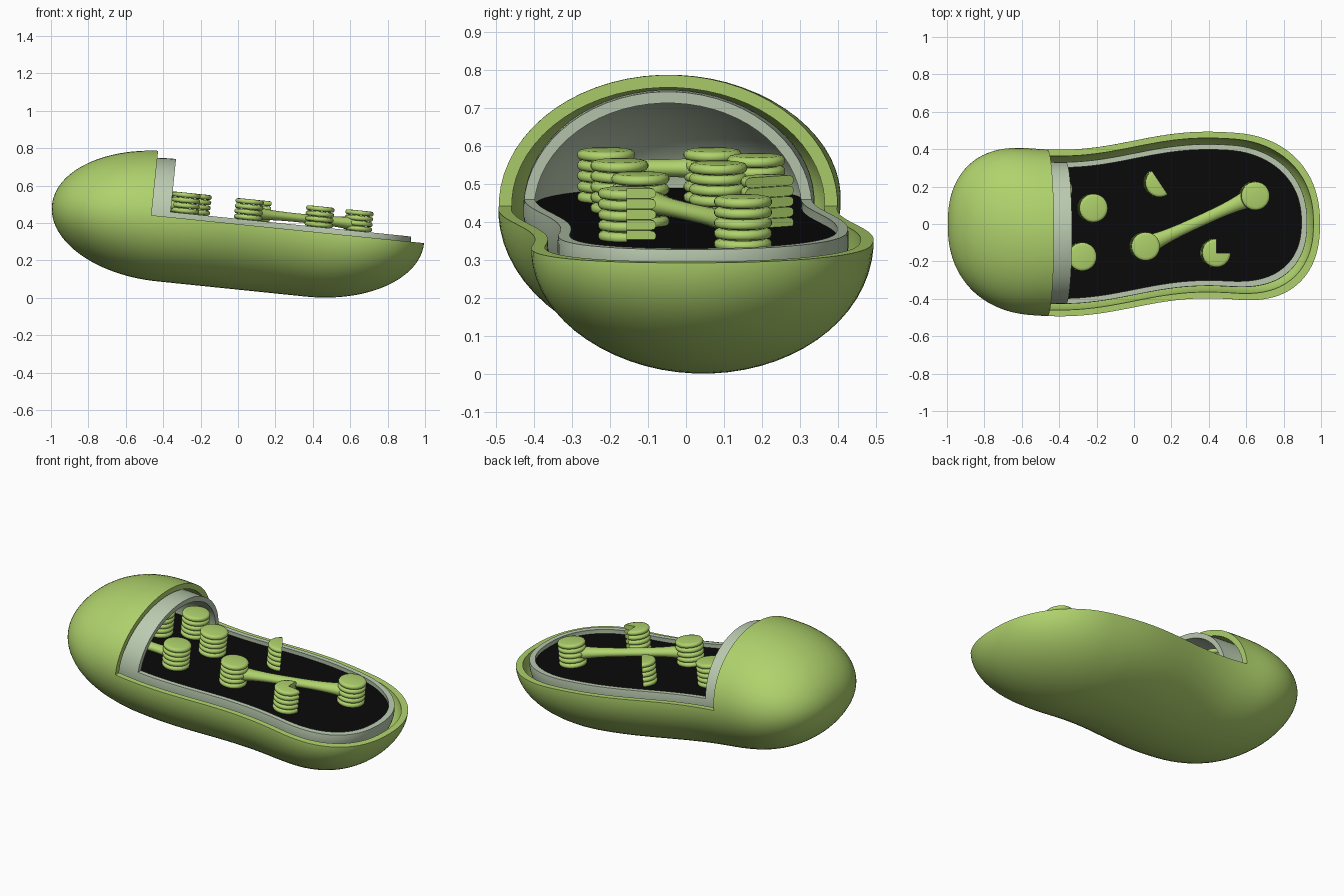
import bpy, bmesh, math
from mathutils import Matrix

if "Cube" in bpy.data.objects:
    bpy.data.objects.remove(bpy.data.objects["Cube"])

# everything is modelled level, then tipped nose-down by this frame
FRAME = Matrix.Translation((0, 0, 0.394)) @ Matrix.Rotation(0.102, 4, 'Y')


def material(name, rgb):
    m = bpy.data.materials.new(name)
    m.diffuse_color = (*rgb, 1)
    m.use_nodes = True
    m.node_tree.nodes["Principled BSDF"].inputs["Base Color"].default_value = m.diffuse_color
    return m


GREEN = material("leaf green", (0.434, 0.651, 0.152))
GREY = material("pale grey green", (0.50, 0.60, 0.44))
BLACK = material("black", (0.003, 0.003, 0.003))


def make(name, bm, mat):
    bmesh.ops.recalc_face_normals(bm, faces=bm.faces)
    me = bpy.data.meshes.new(name)
    bm.to_mesh(me)
    bm.free()
    ob = bpy.data.objects.new(name, me)
    bpy.context.collection.objects.link(ob)
    me.materials.append(mat)
    ob.matrix_world = FRAME
    return ob


def smooth(ob, angle=35):
    bpy.ops.object.select_all(action='DESELECT')
    ob.select_set(True)
    bpy.context.view_layer.objects.active = ob
    bpy.ops.object.shade_smooth_by_angle(angle=math.radians(angle))


def centre(x):
    return 0.045 * (math.sin(math.pi * x) + 0.2 * math.sin(2 * math.pi * x))


def taper(u, start, p):
    t = max(0.0, (abs(u) - start) / (1 - start))
    return max(0.0, 1 - t ** p) ** (1 / p)


def loft(bm, rings):
    """Skin a list of closed rings and cap both ends."""
    rows = [[bm.verts.new(p) for p in r] for r in rings]
    n = len(rows[0])
    for a, b in zip(rows, rows[1:]):
        for j in range(n):
            k = (j + 1) % n
            bm.faces.new((a[j], a[k], b[k], b[j]))
    bm.faces.new(rows[0])
    bm.faces.new(rows[-1])


def body(name, length, a, b, mat):
    """Bean-shaped capsule with an S-curved centre line."""
    bm = bmesh.new()
    rings, n, m = [], 72, 64
    for i in range(n + 1):
        u = -math.cos(math.pi * (0.008 + 0.984 * i / n))
        u /= math.cos(math.pi * 0.008) * 1.0001
        x = u * length
        w, h = a * taper(u, 0.55, 2.3), b * taper(u, 0.40, 2.0)
        rings.append([(x, centre(x) + w * math.cos(2 * math.pi * (j + 0.5) / m),
                       h * math.sin(2 * math.pi * (j + 0.5) / m)) for j in range(m)])
    loft(bm, rings)
    return make(name, bm, mat)


def box(name, lo, hi, mat):
    bm = bmesh.new()
    bmesh.ops.create_cube(bm, size=1)
    for v in bm.verts:
        v.co = [l + (c + 0.5) * (h - l) for c, l, h in zip(v.co, lo, hi)]
    return make(name, bm, mat)


def subtract(ob, cutter):
    mod = ob.modifiers.new("cut", 'BOOLEAN')
    mod.operation, mod.solver, mod.object = 'DIFFERENCE', 'EXACT', cutter
    bpy.context.view_layer.objects.active = ob
    bpy.ops.object.modifier_apply(modifier=mod.name)
    bpy.data.objects.remove(cutter)


def membrane(name, outer, inner, cut_x, cut_z, mat):
    """Hollow capsule with the upper front opened up."""
    ob = body(name, *outer, mat)
    subtract(ob, body("cavity_cutter", *inner, mat))
    subtract(ob, box("opening_cutter", (cut_x, -1, cut_z), (2, 1, 1), mat))
    smooth(ob)


# outer and inner membranes
membrane("outer_membrane", (1.0, 0.446, 0.349), (0.965, 0.412, 0.317), -0.465, 0.0, GREEN)
membrane("inner_membrane", (0.93, 0.380, 0.313), (0.90, 0.352, 0.283), -0.365, 0.028, GREY)

# dark fluid surface inside
bm = bmesh.new()
prev = None
for i in range(65):
    u = -math.cos(math.pi * (0.01 + 0.98 * i / 64))
    x, w = u * 0.904, 0.356 * taper(u, 0.55, 2.3)
    cur = [bm.verts.new((x, centre(x) + s * w, 0.004)) for s in (-1, 1)]
    if prev:
        bm.faces.new((prev[0], cur[0], cur[1], prev[1]))
    prev = cur
make("dark_interior", bm, BLACK)

# stacks of rounded discs: x, y, kept arc in degrees
R, PITCH, LAYERS = 0.076, 0.028, 5
STACKS = [(0.64, 0.15, 0, 360), (0.05, -0.12, 0, 360), (-0.23, 0.085, 0, 360),
          (-0.29, -0.175, 0, 360), (0.43, -0.155, 90, 360), (0.125, 0.22, 124, 304),
          (-0.57, -0.21, 0, 360), (-0.57, 0.07, 0, 360), (-0.42, 0.185, 0, 360)]


def disc_stack(name, cx, cy, a0, a1):
    bm = bmesh.new()
    full = a1 - a0 == 360
    n = 36
    for k in range(LAYERS):
        rings = []
        for r, z in ((0.80, 0), (0.94, 0.1), (1, 0.35), (1, 0.65), (0.94, 0.9), (0.80, 1)):
            h = (k + z * 0.96) * PITCH
            ring = []
            for j in range(n if full else n + 1):
                t = math.radians(a0 + (a1 - a0) * j / n)
                ring.append((cx + R * r * math.cos(t), cy + R * r * math.sin(t), h))
            if not full:
                ring.append((cx, cy, h))
            rings.append(ring)
        loft(bm, rings)
    smooth(make(name, bm, GREEN), 50)


for i, s in enumerate(STACKS):
    disc_stack(f"disc_stack_{i + 1}", *s)


# waisted tubes joining pairs of stacks
def bridge(name, p, q, z):
    bm = bmesh.new()
    dx, dy = q[0] - p[0], q[1] - p[1]
    d = math.hypot(dx, dy)
    rings = []
    for i in range(21):
        t = i / 20
        r = 0.031 + 0.026 * abs(2 * t - 1) ** 3
        rings.append([(p[0] + dx * t - dy / d * r * math.cos(a),
                       p[1] + dy * t + dx / d * r * math.cos(a),
                       z + 0.75 * r * math.sin(a))
                      for a in (2 * math.pi * j / 20 for j in range(20))])
    loft(bm, rings)
    smooth(make(name, bm, GREEN), 50)


bridge("front_bridge", STACKS[1], STACKS[0], 0.066)
bridge("side_bridge", STACKS[3], STACKS[6], 0.066)
bridge("rear_bridge", STACKS[6], STACKS[7], 0.09)
